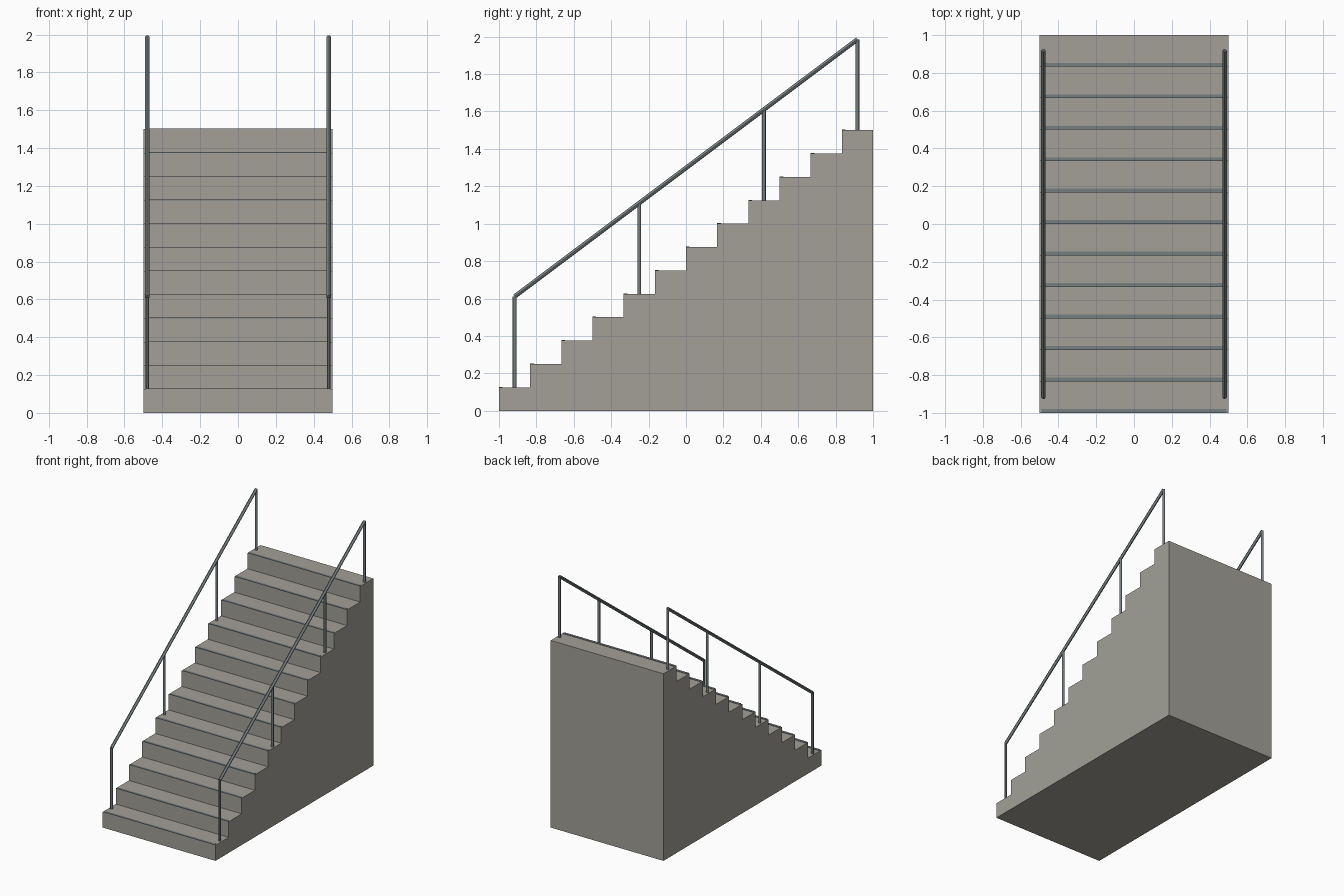
import bpy
from mathutils import Vector

if "Cube" in bpy.data.objects:
    bpy.data.objects.remove(bpy.data.objects["Cube"])

STEPS, DEPTH, RISE = 12, 2 / 12, 0.125
RAIL_HEIGHT = 0.486


def material(name, color):
    m = bpy.data.materials.new(name)
    m.diffuse_color = color
    m.use_nodes = True
    m.node_tree.nodes["Principled BSDF"].inputs["Base Color"].default_value = m.diffuse_color
    return m


concrete = material("concrete", (0.36, 0.35, 0.31, 1))
steel = material("steel", (0.18, 0.21, 0.22, 1))


def box(name, lo, hi, mat):
    lo, hi = Vector(lo), Vector(hi)
    bpy.ops.mesh.primitive_cube_add(size=1, location=(lo + hi) / 2)
    o = bpy.context.object
    o.name = name
    o.scale = hi - lo
    o.data.materials.append(mat)
    bpy.ops.object.transform_apply(location=False, rotation=False, scale=True)


def tube(name, a, b, radius):
    a, b = Vector(a), Vector(b)
    bpy.ops.mesh.primitive_cylinder_add(vertices=12, radius=radius,
                                        depth=(b - a).length, location=(a + b) / 2)
    o = bpy.context.object
    o.name = name
    o.rotation_euler = (b - a).to_track_quat('Z', 'Y').to_euler()
    o.data.materials.append(steel)
    bpy.ops.object.shade_smooth_by_angle()


# solid steps down to the ground, each with a thin metal nosing strip
for i in range(STEPS):
    y, top = -1 + i * DEPTH, (i + 1) * RISE
    box(f"step_{i + 1}", (-0.5, y, 0), (0.5, y + DEPTH, top), concrete)
    box(f"nosing_{i + 1}", (-0.49, y, top - 0.003), (0.49, y + 0.02, top + 0.003), steel)


# handrail on both sides, posts at the centres of four steps
def post_foot(x, i):
    return Vector((x, -1 + (i + 0.5) * DEPTH, (i + 1) * RISE))


up = Vector((0, 0, RAIL_HEIGHT))
for side, x in (("left", -0.48), ("right", 0.48)):
    for i in (0, 4, 8, 11):
        foot = post_foot(x, i)
        tube(f"{side}_post_{i + 1}", foot, foot + up, 0.01)
    tube(f"{side}_handrail", post_foot(x, 0) + up, post_foot(x, 11) + up, 0.012)
